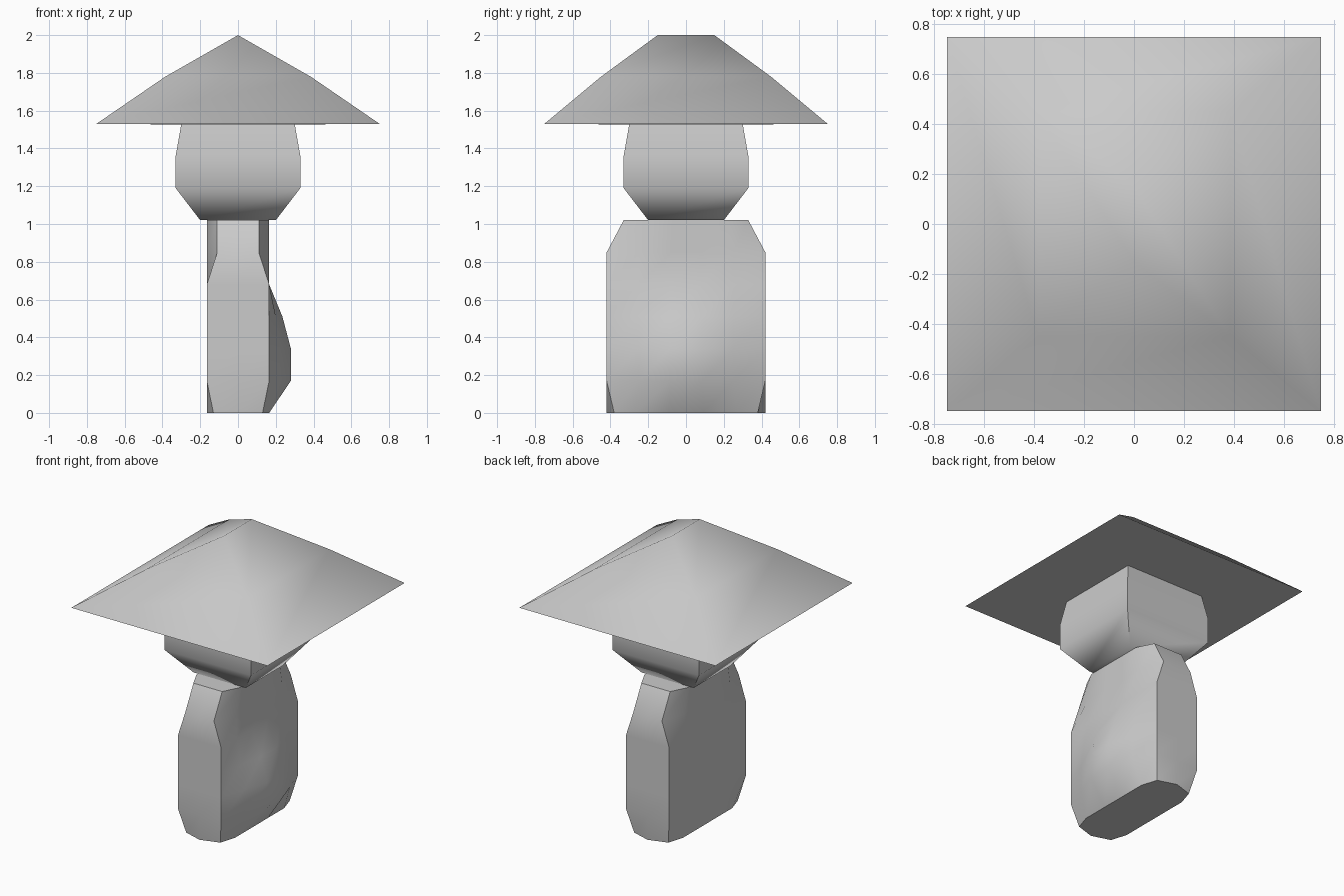
import bpy, bmesh, math

if "Cube" in bpy.data.objects:
    bpy.data.objects.remove(bpy.data.objects["Cube"])


def loft(name, rings, angle, cap_start=True, cap_end=True):
    """Skin a list of closed rings and smooth by angle."""
    bm = bmesh.new()
    loops = [[bm.verts.new(p) for p in ring] for ring in rings]
    n = len(rings[0])
    for a, b in zip(loops, loops[1:]):
        for i in range(n):
            j = (i + 1) % n
            bm.faces.new((a[i], a[j], b[j], b[i]))
    if cap_start:
        bm.faces.new(loops[0][::-1])
    if cap_end:
        bm.faces.new(loops[-1])
    bmesh.ops.remove_doubles(bm, verts=bm.verts, dist=0.001)
    bmesh.ops.recalc_face_normals(bm, faces=bm.faces)
    me = bpy.data.meshes.new(name)
    bm.to_mesh(me)
    bm.free()
    ob = bpy.data.objects.new(name, me)
    bpy.context.collection.objects.link(ob)
    bpy.ops.object.select_all(action='DESELECT')
    ob.select_set(True)
    bpy.context.view_layer.objects.active = ob
    bpy.ops.object.shade_smooth_by_angle(angle=math.radians(angle))
    return ob


def rect(x, y, z):
    return [(-x, -y, z), (x, -y, z), (x, y, z), (-x, y, z)]


# Body: slab with pinched top and bottom corners and a bulge on the +x side
def body_ring(z, end_y, corner_x, corner_y, side_y, bulge):
    ys = (-side_y, -side_y / 3, side_y / 3, side_y)
    right = [(0.165 + bulge * w, y, z) for y, w in zip(ys, (0.5, 1, 1, 0.5))]
    left = [(-0.165, y, z) for y in reversed(ys)]
    front = [(-corner_x, -corner_y, z), (0, -end_y, z), (corner_x, -corner_y, z)]
    back = [(-x, -y, zz) for x, y, zz in front]
    return front + right + back + left


body_levels = [
    (0.00, 0.42, 0.13, 0.38, 0.27, 0.0),
    (0.17, 0.42, 0.165, 0.42, 0.25, 0.115),
    (0.34, 0.42, 0.165, 0.42, 0.25, 0.115),
    (0.51, 0.42, 0.165, 0.42, 0.25, 0.07),
    (0.68, 0.42, 0.165, 0.42, 0.25, 0.0),
    (0.85, 0.42, 0.11, 0.42, 0.25, 0.0),
    (1.02, 0.33, 0.11, 0.33, 0.22, 0.0),
]
loft("body", [body_ring(*lv) for lv in body_levels], 50)

# Head: four-sided, tapering to the neck
head_profile = [(0.2, 1.02), (0.33, 1.19), (0.33, 1.36), (0.3, 1.53)]
loft("head", [rect(r, r, z) for r, z in head_profile], 60, cap_end=False)

# Hat: wide square brim rising to a short ridge, open where the head enters
hat_profile = [(0.3, 0.3, 1.527), (0.75, 0.75, 1.53), (0.385, 0.45, 1.78)]
hat_rings = [rect(*p) for p in hat_profile]
hat_rings.append(rect(0, 0.15, 2.0))
bm_hat = loft("hat", hat_rings[:3], 60, cap_start=False, cap_end=False)

# Hat crown: two slopes and two gable triangles up to the ridge
bm = bmesh.new()
bm.from_mesh(bm_hat.data)
top = [min(bm.verts, key=lambda v: sum((a - b) ** 2 for a, b in zip(v.co, p)))
       for p in hat_rings[2]]
r0, r1 = bm.verts.new((0, -0.15, 2)), bm.verts.new((0, 0.15, 2))
for f in ((top[0], top[1], r0), (top[1], top[2], r1, r0),
          (top[2], top[3], r1), (top[3], top[0], r0, r1)):
    bm.faces.new(f).smooth = True
bmesh.ops.recalc_face_normals(bm, faces=bm.faces)
# keep the brim underside pointing down
if sum(f.normal.z * f.calc_area() for f in bm.faces if f.calc_center_median().z > 1.6) < 0:
    bmesh.ops.reverse_faces(bm, faces=bm.faces)
bm.to_mesh(bm_hat.data)
bm.free()
